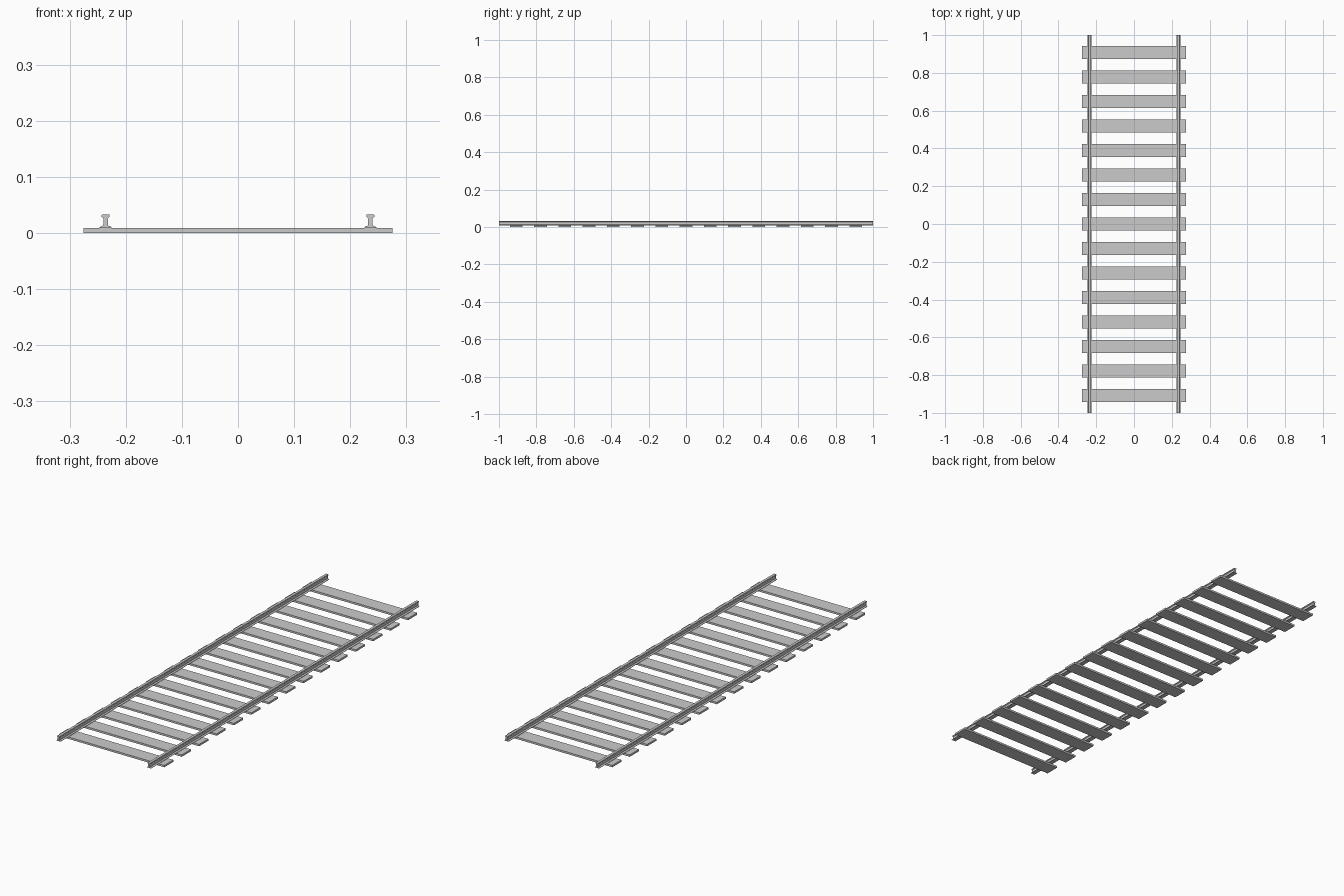
import bpy, bmesh

if "Cube" in bpy.data.objects:
    bpy.data.objects.remove(bpy.data.objects["Cube"])

SLEEPERS = 15
PITCH = 0.1296
SLEEPER_SIZE = (0.55, 0.068, 0.009)
RAIL_X = 0.236
# right half of the rail cross-section: (offset from centre, height)
HALF_PROFILE = [(0.0107, 0.009), (0.0107, 0.0105), (0.0042, 0.0135),
                (0.0038, 0.026), (0.007, 0.029), (0.007, 0.0322), (0.006, 0.033)]


def finish(name, bm):
    bmesh.ops.recalc_face_normals(bm, faces=bm.faces)
    mesh = bpy.data.meshes.new(name)
    bm.to_mesh(mesh)
    bm.free()
    obj = bpy.data.objects.new(name, mesh)
    bpy.context.collection.objects.link(obj)
    return obj


def make_sleeper(name, y):
    bm = bmesh.new()
    bmesh.ops.create_cube(bm, size=1)
    bmesh.ops.scale(bm, vec=SLEEPER_SIZE, verts=bm.verts)
    obj = finish(name, bm)
    obj.location = (0, y, SLEEPER_SIZE[2] / 2)


def make_rail(name, x):
    profile = HALF_PROFILE + [(-px, pz) for px, pz in reversed(HALF_PROFILE)]
    bm = bmesh.new()
    end = bm.faces.new([bm.verts.new((px, -1, pz)) for px, pz in profile])
    ext = bmesh.ops.extrude_face_region(bm, geom=[end], use_keep_orig=True)
    moved = [g for g in ext["geom"] if isinstance(g, bmesh.types.BMVert)]
    bmesh.ops.translate(bm, vec=(0, 2, 0), verts=moved)
    obj = finish(name, bm)
    obj.location.x = x


# wooden cross members
for i in range(SLEEPERS):
    make_sleeper(f"sleeper_{i + 1}", (i - (SLEEPERS - 1) / 2) * PITCH)

# pair of running rails
make_rail("rail_left", -RAIL_X)
make_rail("rail_right", RAIL_X)
